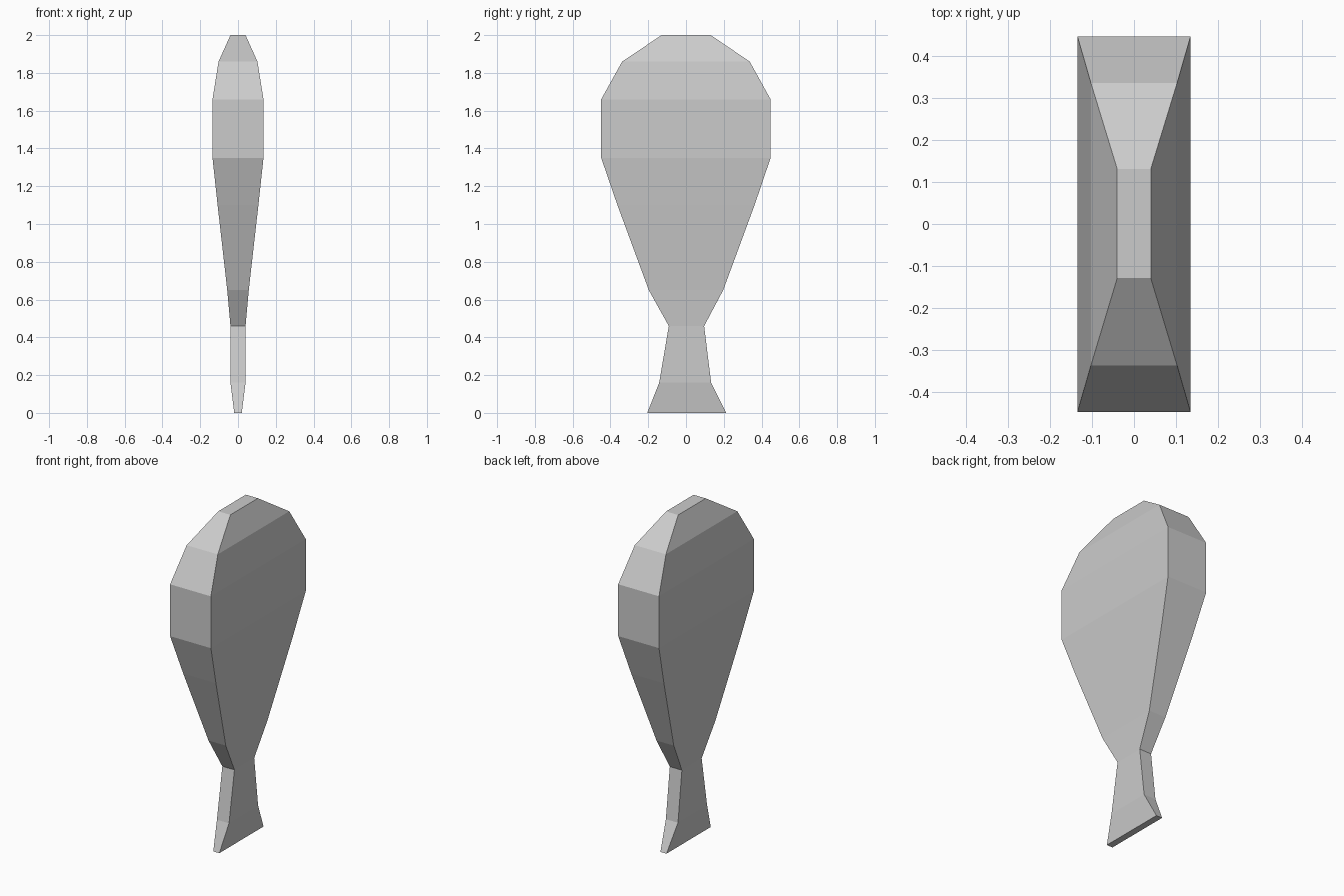
import bpy, bmesh

if "Cube" in bpy.data.objects:
    bpy.data.objects.remove(bpy.data.objects["Cube"])

# Paddle profile, bottom to top: height, half thickness (x), y min, y max
SECTIONS = [
    (0.00, 0.020, -0.205, 0.213),
    (0.16, 0.040, -0.142, 0.133),
    (0.46, 0.040, -0.091, 0.096),
    (0.65, 0.057, -0.197, 0.197),
    (1.10, 0.108, -0.363, 0.363),
    (1.35, 0.135, -0.449, 0.448),
    (1.66, 0.135, -0.449, 0.448),
    (1.86, 0.103, -0.338, 0.337),
    (2.00, 0.040, -0.129, 0.131),
]


def loft(name, sections):
    """Bridge a stack of rectangular sections into one closed flat-shaded solid."""
    bm = bmesh.new()
    rings = [[bm.verts.new(p) for p in ((-hx, y0, z), (hx, y0, z), (hx, y1, z), (-hx, y1, z))]
             for z, hx, y0, y1 in sections]
    for low, high in zip(rings, rings[1:]):
        for i in range(4):
            j = (i + 1) % 4
            bm.faces.new((low[i], low[j], high[j], high[i]))
    bm.faces.new(rings[0][::-1])
    bm.faces.new(rings[-1])
    bmesh.ops.recalc_face_normals(bm, faces=bm.faces)
    mesh = bpy.data.meshes.new(name)
    bm.to_mesh(mesh)
    bm.free()
    obj = bpy.data.objects.new(name, mesh)
    bpy.context.collection.objects.link(obj)
    return obj


# Wide bulb narrowing to a waist and flared foot
loft("paddle_body", SECTIONS)
